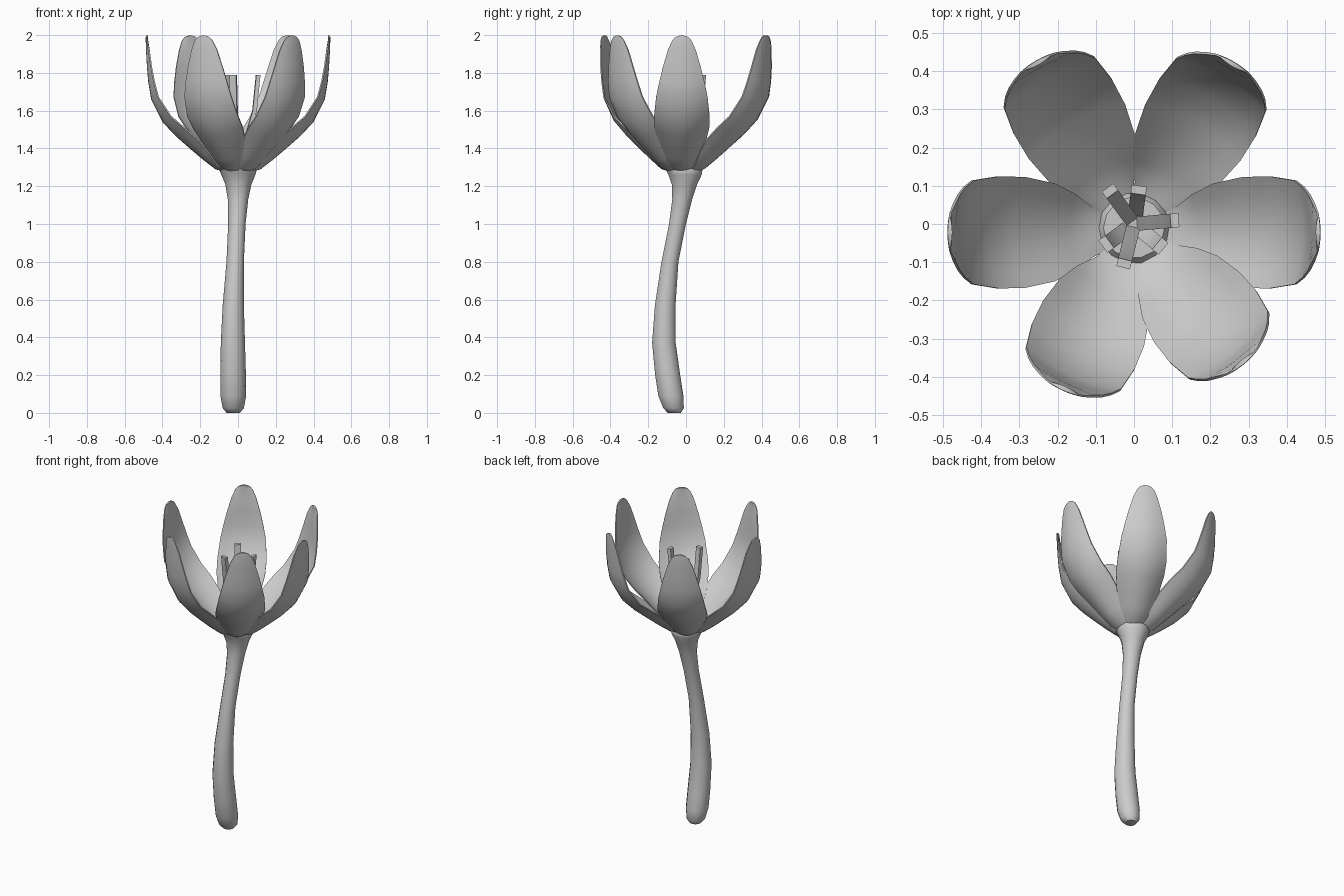
import bpy, bmesh, math
from mathutils import Vector

if "Cube" in bpy.data.objects:
    bpy.data.objects.remove(bpy.data.objects["Cube"])


def make_object(name, bm, angle=50):
    bmesh.ops.recalc_face_normals(bm, faces=bm.faces)
    mesh = bpy.data.meshes.new(name)
    bm.to_mesh(mesh)
    bm.free()
    obj = bpy.data.objects.new(name, mesh)
    bpy.context.collection.objects.link(obj)
    bpy.ops.object.select_all(action='DESELECT')
    bpy.context.view_layer.objects.active = obj
    obj.select_set(True)
    bpy.ops.object.shade_smooth_by_angle(angle=math.radians(angle))
    return obj


def loft(name, rings, angle=50):
    """Skin a list of closed point rings and cap both ends."""
    bm = bmesh.new()
    loops = [[bm.verts.new(p) for p in ring] for ring in rings]
    n = len(loops[0])
    for a, b in zip(loops, loops[1:]):
        for i in range(n):
            bm.faces.new((a[i], a[(i + 1) % n], b[(i + 1) % n], b[i]))
    bm.faces.new(loops[0])
    bm.faces.new(loops[-1])
    return make_object(name, bm, angle)


# Stem: centre x, centre y, z, radius
STEM = [(-.025, -.062, 0, .035), (-.025, -.066, .025, .056), (-.025, -.08, .09, .068),
        (-.026, -.097, .2, .068), (-.027, -.117, .37, .064), (-.025, -.11, .57, .056),
        (-.015, -.085, .8, .046), (-.006, -.045, 1.0, .046), (0, -.02, 1.13, .054),
        (.002, -.008, 1.21, .069), (.002, -.005, 1.26, .09), (0, -.01, 1.29, .1),
        (0, -.01, 1.32, .08)]
SIDES = 14
loft("stem", [[(x + r * math.cos(2 * math.pi * i / SIDES),
                y + r * math.sin(2 * math.pi * i / SIDES), z) for i in range(SIDES)]
              for x, y, z, r in STEM])

# Petal midline: distance out, height, half width, cup depth
PETAL = [(.05, 1.27, .035, .005), (.12, 1.29, .065, .02), (.185, 1.34, .1, .045),
         (.25, 1.395, .128, .06), (.33, 1.465, .145, .06), (.40, 1.54, .147, .05),
         (.46, 1.66, .136, .036), (.475, 1.75, .119, .028), (.482, 1.83, .1, .02),
         (.487, 1.92, .074, .012), (.489, 1.98, .052, .006), (.488, 1.998, .036, .003)]
ACROSS = 8


def petal(name, degrees, scale):
    a = math.radians(degrees)
    out = Vector((math.cos(a), math.sin(a), 0))
    side = Vector((-math.sin(a), math.cos(a), 0))
    bm = bmesh.new()
    rows = []
    inner = {}
    for k, (r, z, w, cup) in enumerate(PETAL):
        p0, p1 = PETAL[max(k - 1, 0)], PETAL[min(k + 1, len(PETAL) - 1)]
        d = Vector((p1[0] - p0[0], p1[1] - p0[1])).normalized()
        normal = Vector((0, 0, d.x)) - out * d.y
        row = []
        for j in range(ACROSS + 1):
            s = 2 * j / ACROSS - 1
            # keep the tip rounded by lowering its corners slightly
            drop = .01 * s * s if k >= len(PETAL) - 2 else 0
            p = (out * r * scale + side * w * s + normal * cup * s * s
                 + Vector((0, -.022, z - drop)))
            v = bm.verts.new(p)
            # thickness towards the inside, thinning at the rim
            thick = .02 - .013 * s * s
            if k >= len(PETAL) - 2:
                thick *= .6
            inner[v] = bm.verts.new(p + normal * thick)
            row.append(v)
        rows.append(row)
    for lo, hi in zip(rows, rows[1:]):
        for j in range(ACROSS):
            bm.faces.new((lo[j], hi[j], hi[j + 1], lo[j + 1]))
    edges = [e for e in bm.edges if e.is_boundary]
    for f in list(bm.faces):
        bm.faces.new([inner[v] for v in f.verts])
    for e in edges:
        u, v = e.verts
        bm.faces.new((u, v, inner[v], inner[u]))
    make_object(name, bm)


PETALS = [(0, 1), (59.5, 1.06), (119.5, 1.06), (180, 1), (246, .93), (310, .92)]
for i, (deg, scale) in enumerate(PETALS):
    petal(f"petal_{i + 1}", deg, scale)


# Stamens: flat square-edged strips leaning outwards
def stamen(name, degrees, path, width, thick):
    a = math.radians(degrees)
    out = Vector((math.cos(a), math.sin(a), 0))
    side = Vector((-math.sin(a), math.cos(a), 0))
    rings = []
    for r, z in path:
        c = out * r + Vector((0, 0, z))
        rings.append([c + out * thick * u + side * width * v
                      for u, v in ((-.5, -.5), (.5, -.5), (.5, .5), (-.5, .5))])
    loft(name, rings, 30)


TALL = [(.015, 1.3), (.045, 1.45), (.088, 1.6), (.107, 1.79)]
SHORT = [(.02, 1.3), (.06, 1.36), (.08, 1.42), (.09, 1.48)]
for i, deg in enumerate((126, 5, 256)):
    stamen(f"tall_stamen_{i + 1}", deg, TALL, .037, .022)
for i, deg in enumerate((82, 320, 216)):
    stamen(f"short_stamen_{i + 1}", deg, SHORT, .04, .022)
